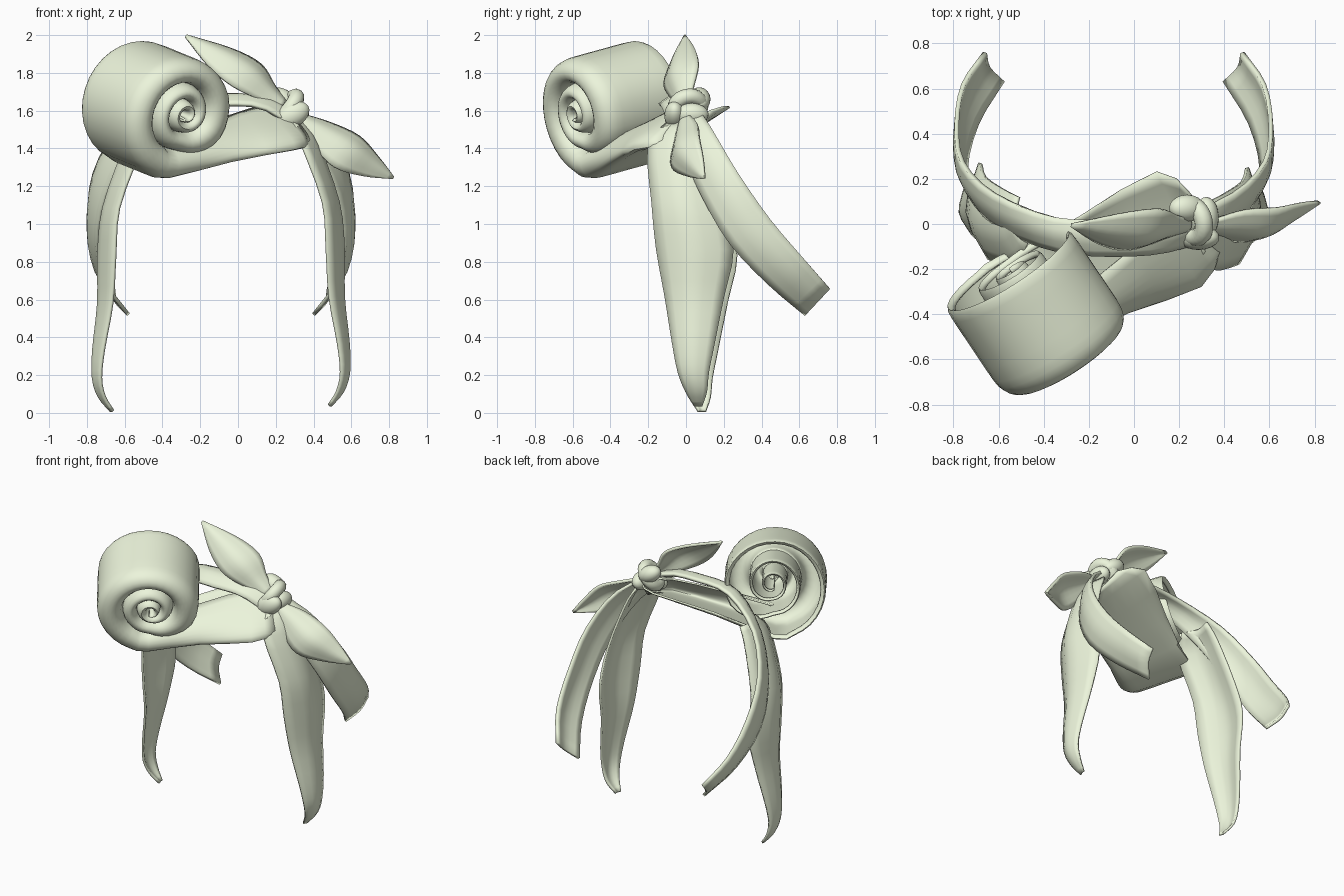
import bpy, math
from mathutils import Vector as V

if "Cube" in bpy.data.objects:
    bpy.data.objects.remove(bpy.data.objects["Cube"])

CX = -0.09  # symmetry plane of the head
mat = bpy.data.materials.new("pale_green")
mat.diffuse_color = (0.84, 0.91, 0.71, 1)
mat.use_nodes = True
mat.node_tree.nodes["Principled BSDF"].inputs["Base Color"].default_value = mat.diffuse_color


def catmull(pts, n):
    """Smooth curve through pts, n steps per span."""
    p = [V(q) for q in pts]
    p = [2 * p[0] - p[1]] + p + [2 * p[-1] - p[-2]]
    out = []
    for i in range(1, len(p) - 2):
        a, b, c, d = p[i - 1:i + 3]
        for k in range(n):
            t = k / n
            out.append(0.5 * (2 * b + (c - a) * t + (2 * a - 5 * b + 4 * c - d) * t * t
                              + (3 * b - a - 3 * c + d) * t ** 3))
    return out + [p[-2]]


def sheet(name, rows, along=4, across=1, thick=0.012):
    """Thin smooth surface lofted through rows of points."""
    rows = [catmull(r, across) for r in rows]
    cols = [catmull(c, along) for c in zip(*rows)]
    n, m = len(cols), len(cols[0])
    verts = [p for c in cols for p in c]
    faces = [(i * m + j, i * m + j + 1, (i + 1) * m + j + 1, (i + 1) * m + j)
             for i in range(n - 1) for j in range(m - 1)]
    me = bpy.data.meshes.new(name)
    me.from_pydata(verts, [], faces)
    ob = bpy.data.objects.new(name, me)
    bpy.context.collection.objects.link(ob)
    me.materials.append(mat)
    s = ob.modifiers.new("thickness", 'SOLIDIFY')
    s.thickness, s.offset = thick, 0
    bpy.context.view_layer.objects.active = ob
    ob.select_set(True)
    bpy.ops.object.shade_smooth_by_angle(angle=math.radians(50))
    ob.select_set(False)
    return ob


# --- rolled fringe: spiral swept around a tilted axis, led in by a swoop ---
back, front = V((-0.555, -0.205, 1.655)), V((-0.3, -0.585, 1.55))
axis = front - back
u = V((0.38, 0.25, 0)).normalized()
v = u.cross(axis).normalized()
if v.z < 0:
    v = -v
RADII = [(0, .325), (.5, .32), (.7, .325), (.82, .3), (.92, .235), (1, .185), (1.5, .16), (1.8, .135),
         (2, .1), (2.5, .075), (3, .04), (3.3, .02), (9, .01)]
PROFILE = [(.05, .15), (0, .04), (.1, 0), (.45, 0), (.8, 0), (.92, .06), (1, .22),
           (1.04, .5), (1.01, .78), (.9, .95), (.65, 1)]


def radius(t):
    for (a, ra), (b, rb) in zip(RADII, RADII[1:]):
        if t <= b:
            return ra + (rb - ra) * (t - a) / (b - a)


def centre(t):  # the eye of the spiral drifts up and right
    return (u * .02 + v * .03) * min(max(t - .5, 0), 1)


def section(t):
    d = -math.sin(2 * math.pi * t) * u - math.cos(2 * math.pi * t) * v
    outer, inner = centre(t) + d * radius(t), centre(t + 1) + d * (radius(t + 1) + .003)
    return [back + axis * f + outer.lerp(inner, k) for f, k in PROFILE]


s2 = catmull([(.25, .13, 1.6), (.3, .02, 1.5), (.37, -.1, 1.415),
              (.37, -.12, 1.46), (.33, -.08, 1.52), (.28, 0, 1.58)], 2)
s1 = catmull([(.1, .23, 1.62), (.2, .02, 1.5), (.29, -.25, 1.395),
              (.28, -.25, 1.45), (.2, -.14, 1.54), (.12, -.02, 1.62)], 2)
mid = [a.lerp(b, 0.5) + V((0, 0, .01)) for a, b in zip(s1, section(0))]
sheet("rolled_fringe", [s2, s1, mid] + [section(i / 16) for i in range(50)], along=2, across=2)

# --- headband: one symmetric band, given as (centre, half-width vector) ---
half = [((0, -.06, 1.655), (0, .08, .025)), ((.25, -.045, 1.63), (.01, .075, .025)),
        ((.5, .05, 1.46), (.03, .085, .045)), ((.64, .18, 1.21), (.03, .095, .06)),
        ((.675, .34, .96), (.02, .105, .065)), ((.635, .53, .75), (.03, .09, .07)),
        ((.53, .695, .59), (.04, .065, .07))]
rows = []
for s, part in ((-1, half[:0:-1]), (1, half)):
    for c, w in part:
        c, w = V((CX + s * c[0], c[1], c[2])), V((s * w[0], w[1], w[2]))
        out = V((c.x - CX, 0, max(c.z - 1.2, 0))).normalized() * 0.025
        rows.append([c - w, c + out, c + w])
sheet("headband", rows, along=3, across=3, thick=0.02)

# --- side locks: long tapering strands, mirrored (z, front xy, back xy) ---
LOCK = [(1.52, .38, -.1, .42, .1), (1.4, .43, -.2, .48, .13), (1.1, .54, -.18, .57, .19),
        (.85, .56, -.155, .59, .25), (.6, .575, -.11, .61, .2), (.35, .62, -.07, .65, .15),
        (.2, .635, -.04, .66, .12), (.1, .615, 0, .635, .11), (.025, .57, .045, .58, .085)]
for s, name, y in ((1, "right_lock", 0), (-1, "left_lock", .02)):
    rows = []
    for z, fx, fy, bx, by in LOCK:
        z += .015 if s > 0 else -.015
        f = V((CX + s * fx, fy + y, z))
        b = V((CX + s * bx, by + y, z))
        m = (f + b) / 2 + V((s * .18, -.04, 0)) * (b - f).length
        rows.append([f, m, b])
    sheet(name, rows, along=3, across=3, thick=0.015)

# --- bow leaves: edge pairs with a puffed middle ---
LEAVES = {
    "upper_bow_leaf": [((.25, .02, 1.65), (.23, -.03, 1.61)), ((.19, .04, 1.73), (.13, -.06, 1.65)),
                       ((.12, .065, 1.84), (-.03, -.11, 1.73)), ((-.03, .05, 1.92), (-.16, -.08, 1.84)),
                       ((-.275, 0, 1.995), (-.28, -.005, 1.99))],
    "lower_bow_leaf": [((.33, .01, 1.58), (.31, -.03, 1.53)), ((.49, .06, 1.53), (.39, -.06, 1.42)),
                       ((.64, .07, 1.46), (.51, -.07, 1.3)), ((.74, .09, 1.35), (.66, .01, 1.255)),
                       ((.82, .1, 1.245), (.815, .095, 1.24))]}
for name, edges in LEAVES.items():
    rows = []
    for a, b in edges:
        a, b = V(a), V(b)
        rows.append([a, (a + b) / 2 + V((.1, -.15, .1)) * (a - b).length, b])
    sheet(name, rows, along=4, across=4, thick=0.02)


# --- knot: overlapping wraps ---
def finish(name):
    ob = bpy.context.object
    ob.name = name
    ob.data.materials.append(mat)
    bpy.ops.object.shade_smooth()
    ob.select_set(False)


for i, (loc, size, rot) in enumerate([((.235, .07, 1.66), (.085, .06, .055), .5),
                                      ((.285, -.06, 1.575), (.1, .055, .065), -.5),
                                      ((.32, .03, 1.58), (.055, .09, .06), .3)]):
    bpy.ops.mesh.primitive_uv_sphere_add(segments=20, ring_count=12, location=loc, rotation=(0, rot, 0))
    bpy.context.object.scale = size
    finish(f"knot_fold_{i + 1}")
bpy.ops.mesh.primitive_torus_add(location=(.265, .01, 1.62), major_radius=.07, minor_radius=.042,
                                 major_segments=24, minor_segments=10,
                                 rotation=V((.75, .2, -.6)).to_track_quat('Z', 'Y').to_euler())
finish("knot_wrap")
